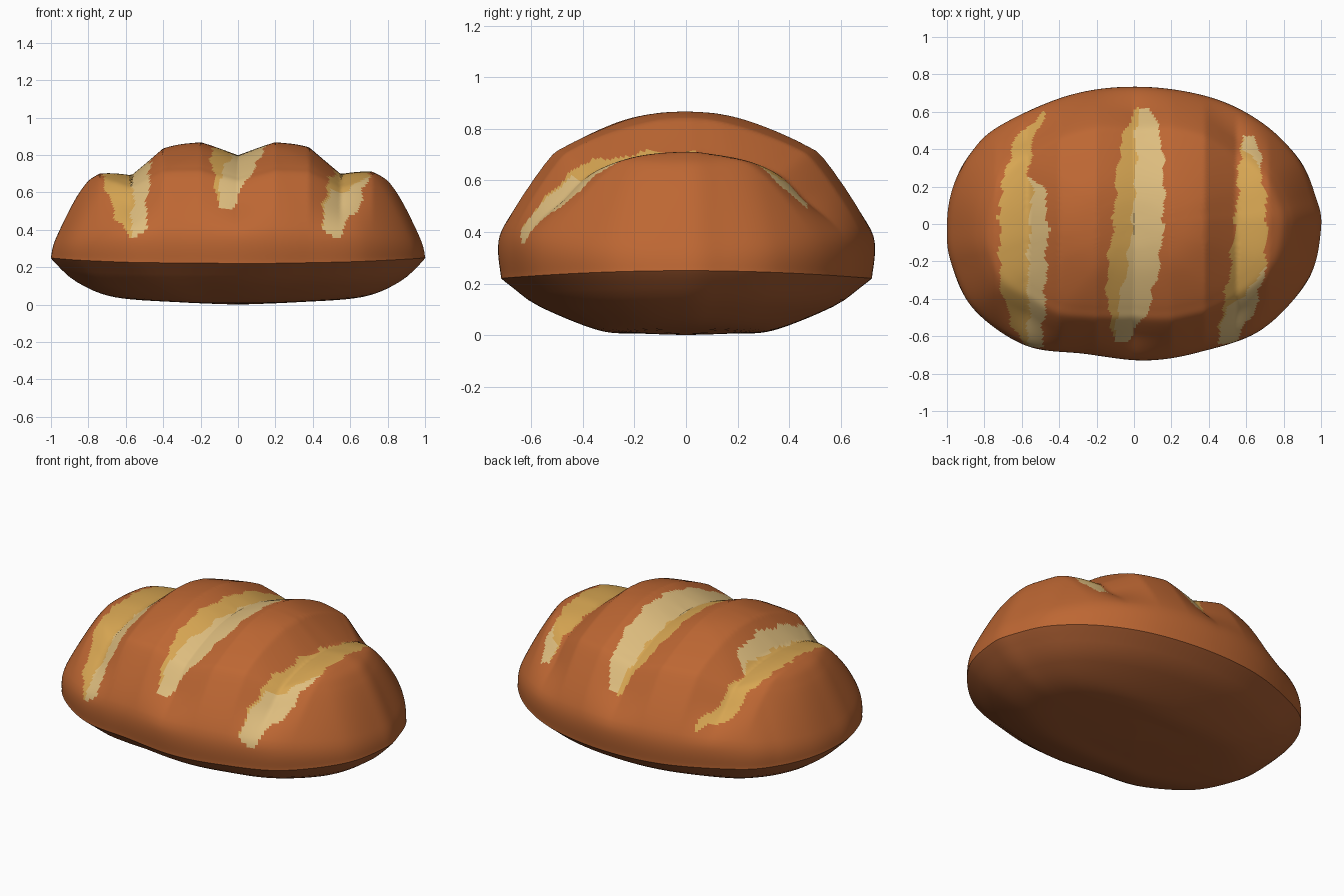
import bpy, bmesh, math
from mathutils import Vector

if "Cube" in bpy.data.objects:
    bpy.data.objects.remove(bpy.data.objects["Cube"])


def material(name, rgb):
    m = bpy.data.materials.new(name)
    m.diffuse_color = (*rgb, 1)
    m.use_nodes = True
    m.node_tree.nodes["Principled BSDF"].inputs["Base Color"].default_value = m.diffuse_color
    return m


CRUST = material("baked crust", (0.51, 0.135, 0.033))
GOLD = material("golden score", (0.68, 0.38, 0.085))
PALE = material("pale crumb", (0.73, 0.51, 0.21))
BASE = material("dark base crust", (0.38, 0.105, 0.03))


def spline(a, b, c, d, t):
    """Catmull-Rom point between b and c."""
    return 0.5 * (2 * b + (c - a) * t + (2 * a - 5 * b + 4 * c - d) * t * t
                  + (3 * b - a - 3 * c + d) * t ** 3)


def curve(pts, step, closed):
    """Evenly refine a list of points into a smooth curve."""
    p = [Vector(q) for q in pts]
    n = len(p)
    out = []
    for i in range(n if closed else n - 1):
        if closed:
            a, b, c, d = (p[(i + k) % n] for k in (-1, 0, 1, 2))
        else:
            a, b, c, d = (p[min(max(i + k, 0), n - 1)] for k in (-1, 0, 1, 2))
        m = max(2, round((c - b).length / step))
        out += [spline(a, b, c, d, k / m) for k in range(m)]
    return out if closed else out + [p[-1]]


# Plan outline of the loaf
OUTLINE = curve([(1, -.02), (.97, .15), (.88, .35), (.68, .54), (.4, .67), (.03, .722),
                 (-.34, .68), (-.72, .52), (-.88, .37), (-.97, .19), (-1, 0), (-.98, -.2),
                 (-.86, -.45), (-.58, -.64), (-.26, -.685), (.06, -.718), (.35, -.675),
                 (.68, -.56), (.93, -.3)], 0.016, True)

# Section rows: end scale, end height, side scale, side height
TOP = [(1, .25, 1, .22), (.97, .36, 1, .41), (.84, .61, .78, .67), (.72, .71, .65, .745),
       (.4, .835, .4, .825), (.2, .868, .2, .862), (0, .872, 0, .872)]
BOTTOM = [(1, .25, 1, .22), (.965, .21, .93, .18), (.86, .12, .79, .11),
          (.66, .04, .47, .018), (.3, .012, .25, .006), (0, 0, 0, 0)]

# Cuts across the top: centre x, depth, half width
GROOVES = [(-.57, .155, .17), (0, .115, .2), (.55, .155, .17)]

# Exposed crumb rows: y, left edge, gold/pale split, right edge
STRIPES = [
    [(-.66, -.58, -.57, -.49), (-.5, -.67, -.56, -.48), (-.3, -.72, -.57, -.47),
     (0, -.72, -.56, -.46), (.2, -.71, -.54, -.48), (.26, -.69, -.57, -.57),
     (.45, -.64, -.54, -.54), (.6, -.49, -.47, -.47)],
    [(-.63, -.1, -.1, -.03), (-.45, -.14, -.09, .08), (-.25, -.145, -.04, .13),
     (0, -.11, -.01, .16), (.3, -.09, .01, .16), (.5, -.05, .01, .14), (.62, .01, .03, .08)],
    [(-.64, .45, .45, .54), (-.45, .47, .49, .65), (-.38, .49, .6, .67), (-.2, .52, .71, .71),
     (.1, .55, .71, .71), (.3, .56, .68, .68), (.4, .57, .58, .67), (.47, .59, .59, .65)],
]


def carve(p):
    """Press the V cuts into the top."""
    fade = min(max((p.z - .35) / .25, 0), 1)
    fade = fade * fade * (3 - 2 * fade)
    cut = sum(d * max(0, 1 - abs(p.x - x) / w) for x, d, w in GROOVES) * fade
    return Vector((p.x, p.y * (1 - cut * .4), .235 + (p.z - .235) * (1 - cut)))


def stripe_slot(c):
    """0 crust, 1 gold, 2 pale."""
    if c.z < .36:
        return 0
    x = c.x + .008 * math.sin(c.y * 31) + .005 * math.sin(c.y * 67)
    for rows in STRIPES:
        for a, b in zip(rows, rows[1:]):
            if a[0] <= c.y < b[0]:
                t = (c.y - a[0]) / (b[0] - a[0])
                lo, mid, hi = (a[k] + (b[k] - a[k]) * t for k in (1, 2, 3))
                if lo < x < hi:
                    return 1 if x < mid else 2
    return 0


def shell(name, section, step, mats, shape=None, slot=None):
    """Rings from the seam to a central pole."""
    bm = bmesh.new()
    rings = []
    levels = curve(section, step, False)
    for row in levels[:-1]:
        ring = []
        for o in OUTLINE:
            k = (o.y / .72) ** 2
            k = min(k, 1)
            s = row[0] * (1 - k) + row[2] * k
            z = row[1] * (1 - k) + row[3] * k
            p = Vector((o.x * s, o.y * s, z))
            ring.append(bm.verts.new(shape(p) if shape else p))
        rings.append(ring)
    p = Vector((0, 0, levels[-1][1]))
    pole = bm.verts.new(shape(p) if shape else p)
    n = len(OUTLINE)
    for a, b in zip(rings, rings[1:]):
        for i in range(n):
            j = (i + 1) % n
            bm.faces.new((a[i], a[j], b[j], b[i]))
    for i in range(n):
        bm.faces.new((rings[-1][i], rings[-1][(i + 1) % n], pole))
    for f in bm.faces:
        f.smooth = True
        if slot:
            f.material_index = slot(f.calc_center_median())
    # Normals point away from the loaf's middle
    if section is BOTTOM:
        bmesh.ops.reverse_faces(bm, faces=bm.faces[:])
    me = bpy.data.meshes.new(name)
    bm.to_mesh(me)
    bm.free()
    for m in mats:
        me.materials.append(m)
    ob = bpy.data.objects.new(name, me)
    bpy.context.collection.objects.link(ob)
    return ob


# Scored upper crust and rounded underside
shell("loaf_top", TOP, 0.022, [CRUST, GOLD, PALE], carve, stripe_slot)
shell("loaf_base", BOTTOM, 0.06, [BASE])
